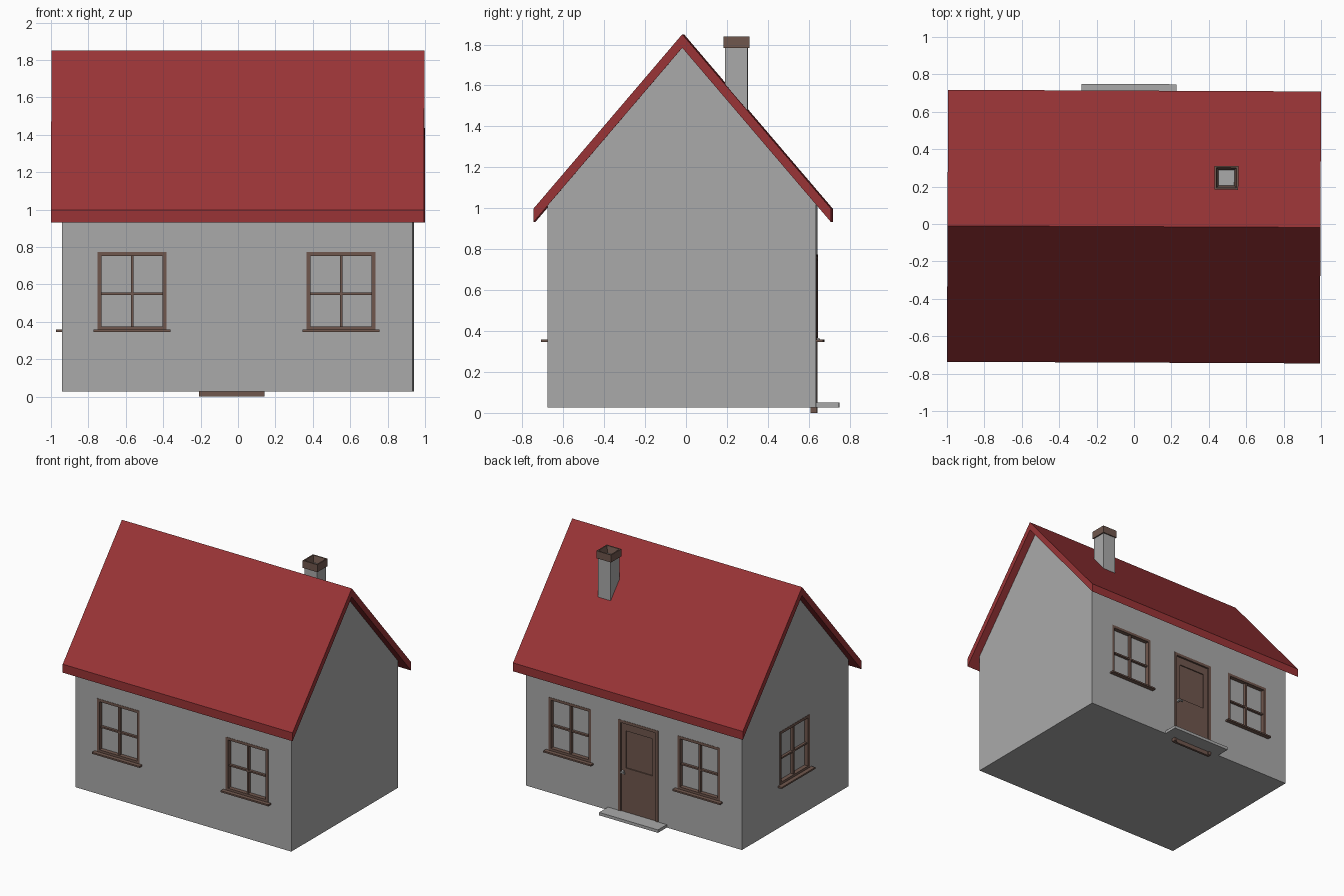
import bpy, bmesh, math
from mathutils import Matrix, Vector

if "Cube" in bpy.data.objects:
    bpy.data.objects.remove(bpy.data.objects["Cube"])


def material(name, r, g, b):
    m = bpy.data.materials.new(name)
    m.use_nodes = True
    m.diffuse_color = (r, g, b, 1)
    m.node_tree.nodes["Principled BSDF"].inputs["Base Color"].default_value = (r, g, b, 1)
    return m


GREY = material("plaster grey", .40, .40, .40)
RED = material("roof red", .32, .034, .037)
BROWN = material("wood brown", .16, .095, .075)
METAL = material("handle grey", .5, .5, .5)
parts = []


def finish(name, bm, mat):
    bmesh.ops.recalc_face_normals(bm, faces=bm.faces)
    me = bpy.data.meshes.new(name)
    bm.to_mesh(me)
    bm.free()
    me.materials.append(mat)
    ob = bpy.data.objects.new(name, me)
    bpy.context.collection.objects.link(ob)
    parts.append(ob)
    return ob


def boxes(name, mat, *ranges, place=Matrix()):
    """One object made of boxes given as x, y and z ranges."""
    bm = bmesh.new()
    for x0, x1, y0, y1, z0, z1 in ranges:
        centre = Matrix.Translation(((x0 + x1) / 2, (y0 + y1) / 2, (z0 + z1) / 2))
        size = Matrix.Diagonal((x1 - x0, y1 - y0, z1 - z0, 1))
        bmesh.ops.create_cube(bm, size=1, matrix=place @ centre @ size)
    return finish(name, bm, mat)


def prism(name, mat, profile, half):
    """A (y, z) profile extruded along x."""
    bm = bmesh.new()
    face = bm.faces.new([bm.verts.new((-half, y, z)) for y, z in profile])
    ext = bmesh.ops.extrude_face_region(bm, geom=[face])["geom"]
    bmesh.ops.translate(bm, vec=(2 * half, 0, 0),
                        verts=[v for v in ext if isinstance(v, bmesh.types.BMVert)])
    return finish(name, bm, mat)


# Main dimensions
FRONT, BACK, SIDE, BASE = -.672, .639, .937, .027
RIDGE_Y, RIDGE_Z, EAVE, SLOPE, THICK = -.014, 1.85, .727, 1.172, .066


def under(y):
    return RIDGE_Z - THICK - SLOPE * abs(y - RIDGE_Y)


# Walls with gables
walls = prism("walls", GREY, [(FRONT, BASE), (BACK, BASE), (BACK, under(BACK)),
                              (RIDGE_Y, under(RIDGE_Y)), (FRONT, under(FRONT))], SIDE)

# Roof of two sloping slabs
lo, hi = RIDGE_Y - EAVE, RIDGE_Y + EAVE
prism("roof", RED, [(lo, under(lo)), (lo, under(lo) + THICK), (RIDGE_Y, RIDGE_Z),
                    (hi, under(hi) + THICK), (hi, under(hi)),
                    (RIDGE_Y, under(RIDGE_Y))], .997)


def cut(target, *ranges, place=Matrix()):
    tool = boxes("cutter", GREY, *ranges, place=place)
    tool.hide_render = True
    mod = target.modifiers.new("cut", "BOOLEAN")
    mod.operation, mod.solver, mod.object = "DIFFERENCE", "EXACT", tool
    bpy.context.view_layer.objects.active = target
    bpy.ops.object.modifier_apply(modifier=mod.name)
    parts.remove(tool)
    bpy.data.objects.remove(tool)


# Wall frames: local -y points out of the wall, local y = 0 is its surface
front = Matrix.Translation((0, FRONT, 0))
back = Matrix.Translation((0, BACK, 0)) @ Matrix.Rotation(math.pi, 4, "Z")
right = Matrix.Translation((-SIDE, 0, 0)) @ Matrix.Rotation(-math.pi / 2, 4, "Z")
DEPTH = .03


def window(name, place, u, half=.184, z0=.355, z1=.773, bar=.021):
    a, b, mid = u - half, u + half, .55
    cut(walls, (a, b, -.05, DEPTH, z0, z1), place=place)
    boxes(name + "_frame", BROWN,
          (a, a + bar, -.002, DEPTH, z0, z1), (b - bar, b, -.002, DEPTH, z0, z1),
          (a + bar, b - bar, -.002, DEPTH, z1 - bar, z1),
          (a + bar, b - bar, -.002, DEPTH, z0, z0 + bar),
          (u - .007, u + .007, .008, DEPTH, z0 + bar, z1 - bar),
          (a + bar, b - bar, .01, DEPTH, mid - .006, mid + .006), place=place)
    boxes(name + "_sill", BROWN, (a - .022, b + .022, -.034, .002, .346, .358), place=place)


window("front_right_window", front, -.563)
window("front_left_window", front, .554)
window("back_left_window", back, -.557)
window("back_right_window", back, .563)
window("right_window", right, .008)

# Door: frame, leaf with a sunken panel, handle and threshold
D0, D1, TOP, W = -.138, .212, .763, .022
cut(walls, (D0, D1, -.05, DEPTH, BASE - .05, TOP), place=back)
boxes("door_frame", BROWN, (D0, D0 + W, -.002, DEPTH, 0, TOP),
      (D1 - W, D1, -.002, DEPTH, 0, TOP),
      (D0 + W, D1 - W, -.002, DEPTH, TOP - W, TOP), place=back)
leaf = boxes("door_leaf", BROWN, (D0 + W, D1 - W, .012, DEPTH, 0, TOP - W), place=back)
cut(leaf, (D0 + .06, D1 - .06, -.05, .02, .39, .68), place=back)
boxes("door_handle", METAL, (-.108, -.092, -.012, .013, .35, .366),
      (-.108, -.07, -.016, -.008, .353, .363), place=back)
boxes("door_step", GREY, (-.285, .225, BACK - .005, .748, BASE, .05))

# Chimney shaft and hollow tapering cap
CX, CY = .493, .249
boxes("chimney_shaft", GREY, (CX - .054, CX + .054, CY - .055, CY + .055, 1.2, 1.787))
bm = bmesh.new()
rings = []
for r, z in ((.054, 1.782), (.0635, 1.782), (.0635, 1.84), (.054, 1.84), (.042, 1.789)):
    rings.append([bm.verts.new((CX + sx * r, CY + sy * r, z))
                  for sx, sy in ((-1, -1), (1, -1), (1, 1), (-1, 1))])
for low, high in zip(rings, rings[1:] + rings[:1]):
    for i in range(4):
        j = (i + 1) % 4
        bm.faces.new((low[i], low[j], high[j], high[i]))
finish("chimney_cap", bm, BROWN)

# The whole house is turned very slightly
for ob in parts:
    ob.data.transform(Matrix.Rotation(math.radians(-.25), 4, "Z"))
